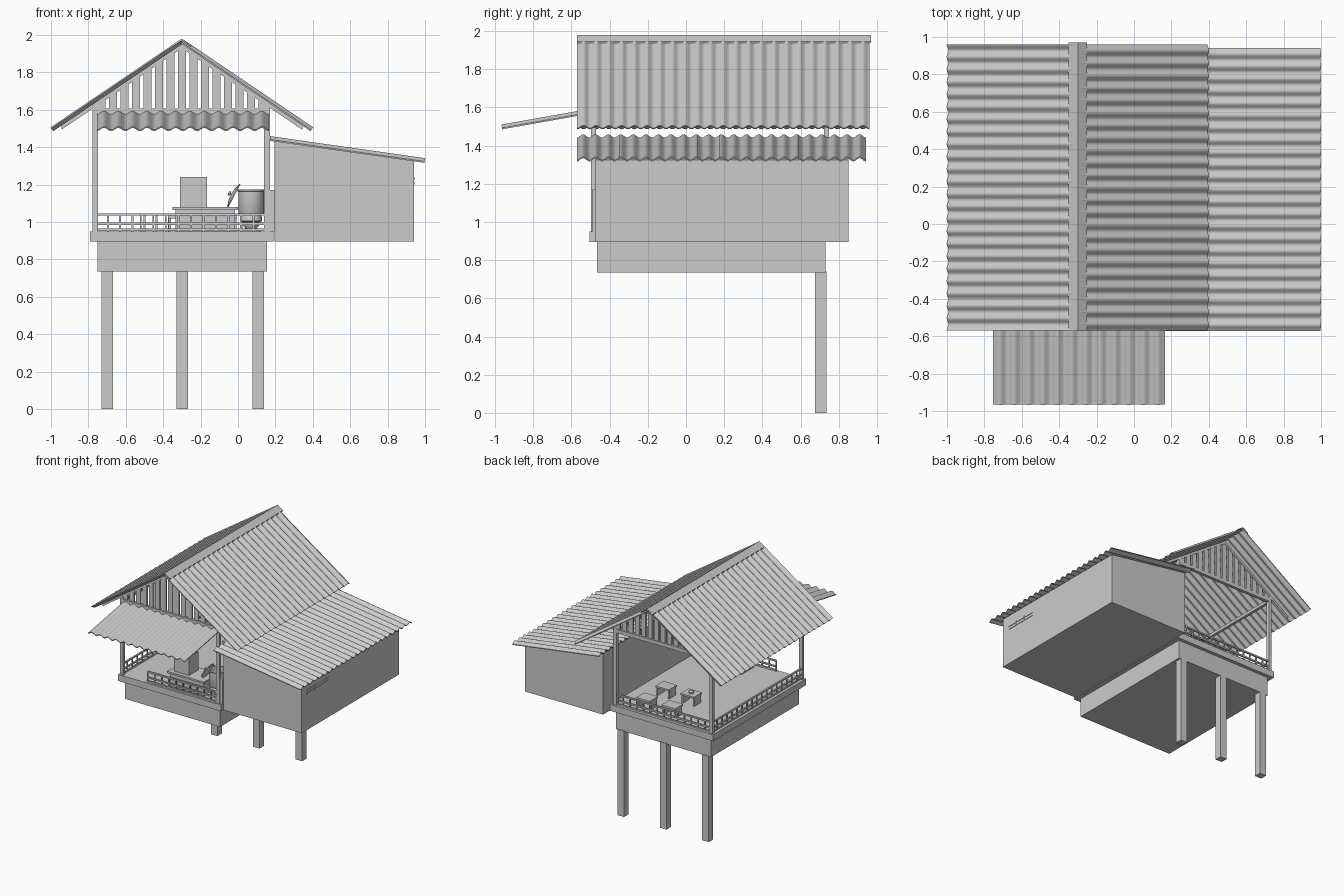
import bpy, bmesh, math
from mathutils import Vector, Matrix

if "Cube" in bpy.data.objects:
    bpy.data.objects.remove(bpy.data.objects["Cube"])


def finish(name, bm, smooth=False):
    bmesh.ops.recalc_face_normals(bm, faces=bm.faces[:])
    me = bpy.data.meshes.new(name)
    bm.to_mesh(me)
    bm.free()
    ob = bpy.data.objects.new(name, me)
    bpy.context.collection.objects.link(ob)
    if smooth:
        bpy.ops.object.select_all(action='DESELECT')
        ob.select_set(True)
        bpy.context.view_layer.objects.active = ob
        bpy.ops.object.shade_smooth_by_angle(angle=math.radians(40))
    return ob


def add_box(bm, x0, x1, y0, y1, z0, z1):
    m = Matrix.Translation(((x0 + x1) / 2, (y0 + y1) / 2, (z0 + z1) / 2))
    bmesh.ops.create_cube(bm, size=1, matrix=m @ Matrix.Diagonal((x1 - x0, y1 - y0, z1 - z0, 1)))


def boxes(name, items):
    bm = bmesh.new()
    for b in items:
        add_box(bm, *b)
    return finish(name, bm)


def prisms(name, profiles, y0, y1):
    """Extrude x/z outlines along y."""
    bm = bmesh.new()
    for pts in profiles:
        f = bm.faces.new([bm.verts.new((x, y0, z)) for x, z in pts])
        r = bmesh.ops.extrude_face_region(bm, geom=[f])
        bmesh.ops.translate(bm, vec=(0, y1 - y0, 0),
                            verts=[v for v in r['geom'] if isinstance(v, bmesh.types.BMVert)])
    return finish(name, bm)


def corrugated(name, origin, across, down, waves, amp=0.009, thick=0.007, seg=8):
    """Wavy sheet: ripples run across, grooves run down."""
    o, u, v = Vector(origin), Vector(across), Vector(down)
    n = u.cross(v).normalized()
    bm = bmesh.new()
    rows = []
    for i in range(waves * seg + 1):
        p = o + u * (i / (waves * seg)) + n * amp * math.cos(2 * math.pi * i / seg)
        h = n * thick / 2
        rows.append([bm.verts.new(q) for q in (p - h, p + h, p + v + h, p + v - h)])
    for a, b in zip(rows, rows[1:]):
        for k in range(4):
            bm.faces.new((a[k], a[(k + 1) % 4], b[(k + 1) % 4], b[k]))
    bm.faces.new(rows[0])
    bm.faces.new(rows[-1])
    return finish(name, bm, True)


def lathe(name, profile, loc, tilt=0, n=24):
    bm = bmesh.new()
    vs = [bm.verts.new((r, 0, z)) for r, z in profile]
    es = [bm.edges.new(e) for e in zip(vs, vs[1:])]
    bmesh.ops.spin(bm, geom=vs + es, cent=(0, 0, 0), axis=(0, 0, 1), angle=2 * math.pi, steps=n)
    bmesh.ops.remove_doubles(bm, verts=bm.verts[:], dist=1e-5)
    bm.transform(Matrix.Translation(loc) @ Matrix.Rotation(tilt, 4, 'Y'))
    return finish(name, bm, True)


# Stilts, base and floor
boxes("stilts", [(x - .031, x + .031, .675, .735, 0, .74) for x in (-.7, -.298, .108)])
boxes("base_block", [(-.75, .155, -.465, .73, .735, .895)])
boxes("floor", [(-.79, .19, -.505, .76, .895, .95)])

# Side room with sloped top and vent slats
prisms("side_room", [[(.195, .895), (.94, .895), (.94, 1.325), (.195, 1.437)]], -.475, .85)
boxes("side_vents", [(.935, .944, -.4 + i * .099, -.31 + i * .099, z, z + .016)
                     for i in range(3) for z in (1.2, 1.225)])
boxes("low_panel", [(.17, .195, -.49, -.46, .95, 1.17)])

# Corner poles and ring beams
PX, PY = (-.763, .155), (-.485, .735)
boxes("corner_poles", [(x - .015, x + .015, y - .013, y + .013, .95, 1.63) for x in PX for y in PY])
boxes("ring_beams",
      [(-.775, .17, y - .014, y + .014, 1.575, 1.607) for y in PY] +
      [(x - .012, x + .012, PY[0], PY[1], 1.575, 1.6) for x in PX])

# Main roof: two corrugated slopes, ridge cap, rafters
RX, SL = -.3, .676
for name, s in (("left", -1), ("right", 1)):
    corrugated(name + "_roof_slope", (RX, -.57, 1.966), (0, 1.53, 0), (s * .695, 0, -.47), 23)
prisms("ridge_cap", [[(-.35, 1.945), (-.3, 1.98), (-.25, 1.945), (-.25, 1.937), (-.3, 1.97), (-.35, 1.937)]],
       -.572, .97)


def under(x):
    return 1.953 - SL * abs(x - RX)


for name, y in (("front", PY[0]), ("back", PY[1])):
    prisms(name + "_rafters",
           [[(RX, 1.953), (RX + s * .645, under(RX + s * .645)),
             (RX + s * .645, under(RX + s * .645) - .024), (RX, 1.929)] for s in (-1, 1)],
           y - .012, y + .012)
    # Gable slats cut to the roof line
    slats = []
    for i in range(15):
        x = RX + (i - 7) * .0615
        a, b = x - .021, x + .021
        top = [(b, under(b)), (a, under(a))]
        if a < RX < b:
            top.insert(1, (RX, under(RX)))
        slats.append([(a, 1.59), (b, 1.59)] + top)
    prisms(name + "_gable_slats", slats, y - .008, y + .008)

# Lean-to roof and front awning
corrugated("side_roof", (.17, -.572, 1.447), (0, 1.514, 0), (.828, 0, -.118), 23)
corrugated("front_awning", (-.755, -.48, 1.584), (.92, 0, 0), (0, -.485, -.086), 12)


# Railings; the front one leaves an entrance on the left
def railing(name, axis, a, b, c):
    def bar(s0, s1, z0, z1, t=.007):
        return (s0, s1, c - t, c + t, z0, z1) if axis == 'x' else (c - t, c + t, s0, s1, z0, z1)
    n = max(1, round((b - a) / .067))
    items = [bar(a, b, z, z + .012) for z in (.953, .985, 1.034)]
    items += [bar(a + (b - a) * i / n - .005, a + (b - a) * i / n + .005, .95, 1.04, .005)
              for i in range(n + 1)]
    boxes(name, items)


railing("front_railing", 'x', -.52, .15, PY[0])
railing("back_railing", 'x', -.76, .15, PY[1])
railing("left_railing", 'y', PY[0], PY[1], PX[0])

# Counter with a cabinet on it
boxes("counter", [(-.335, -.015, -.45, -.28, .95, 1.065), (-.35, 0, -.465, -.265, 1.065, 1.08)])
boxes("counter_cabinet", [(-.31, -.165, -.43, -.3, 1.08, 1.24)])

# Cooking pot on a burner, lid leaning beside it
PC = (.07, -.38, 0)
lathe("cooking_pot", [(0, 1.04), (.062, 1.04), (.068, 1.05), (.068, 1.163), (.075, 1.166), (.075, 1.175),
                      (.064, 1.175), (.062, 1.055), (0, 1.055)], PC)
lathe("burner", [(0, .95), (.05, .95), (.03, .965), (.045, .985), (.045, 1.0), (.058, 1.005),
                 (.058, 1.025), (.05, 1.04), (0, 1.04)], PC)
lathe("pot_lid", [(0, .014), (.03, .012), (.07, 0), (.07, -.006), (0, -.006)],
      (-.025, -.38, 1.142), math.radians(-62))
lathe("pot_lid_knob", [(0, .03), (.012, .028), (.012, .02), (.005, .016), (0, .012)],
      (-.025, -.38, 1.142), math.radians(-62))

# Low tables with panel legs
tables = []
for x in (-.31, -.07):
    for y in (.37, .63):
        tables += [(x - .065, x + .065, y - .055, y + .055, 1.02, 1.034)]
        tables += [(x + s * .055 - .006, x + s * .055 + .006, y - .045, y + .045, .95, 1.02) for s in (-1, 1)]
boxes("low_tables", tables)
lathe("table_pot", [(0, 0), (.018, 0), (.022, .012), (.014, .026), (0, .03)], (-.31, .37, 1.034), n=12)
